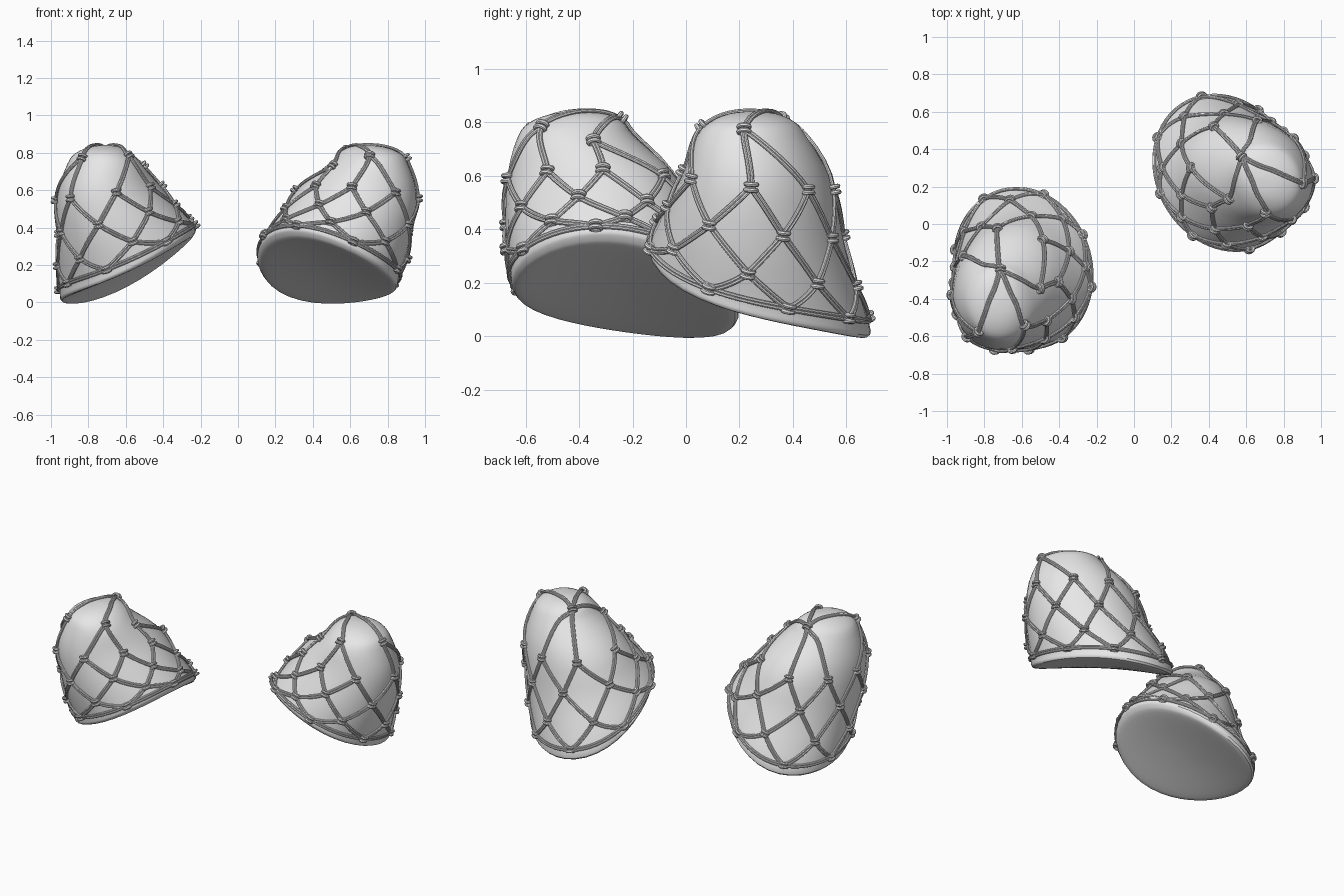
import bpy, bmesh, math
from mathutils import Vector, Matrix

if "Cube" in bpy.data.objects:
    bpy.data.objects.remove(bpy.data.objects["Cube"])

GREY = bpy.data.materials.new("light grey")
GREY.use_nodes = True
GREY.diffuse_color = (.8, .8, .8, 1)
GREY.node_tree.nodes["Principled BSDF"].inputs["Base Color"].default_value = (.8, .8, .8, 1)

# Leaning dome sections: centre x, centre y, height, tilt, half width, half depth, skew
ROWS = [
    (-.59, -.23, .165, .48, .004, .004, 0),
    (-.59, -.23, .167, .48, .20, .24, -.1),
    (-.59, -.23, .175, .48, .325, .385, -.11),
    (-.59, -.23, .192, .48, .357, .42, -.11),
    (-.592, -.235, .235, .46, .362, .422, -.1),
    (-.635, -.305, .405, .27, .33, .37, .05),
    (-.695, -.35, .60, .12, .272, .32, .12),
    (-.715, -.41, .745, 0, .195, .22, 0),
    (-.72, -.41, .80, 0, .145, .175, 0),
    (-.712, -.40, .832, 0, .08, .1, 0),
    (-.71, -.40, .842, 0, .004, .004, 0),
]
RIM = 3                      # row index of the lower rim
LAST = len(ROWS) - 1
APEX = Vector((-.714, -.404))


def section(v):
    """Smoothly interpolate the section table."""
    i = min(max(int(v), 0), LAST - 1)
    t = v - i
    a, b, c, d = (ROWS[min(max(k, 0), LAST)] for k in range(i - 1, i + 3))
    return [q + .5 * t * (r - p + t * (2 * p - 5 * q + 4 * r - s + t * (3 * (q - r) + s - p)))
            for p, q, r, s in zip(a, b, c, d)]


def surface(ang, v):
    """Point on the dome; the open end is tilted and gently saddle shaped."""
    cx, cy, z, tilt, rx, ry, skew = section(v)
    c, s = math.cos(ang), math.sin(ang)
    q = (c / rx) ** 2 + (s / ry) ** 2 - 2 * skew * c * s / (rx * ry)
    r = math.sqrt(max(1 - skew * skew, .01) / q)
    x, y = r * c, r * s
    return Vector((cx + x, cy + y, z + tilt * (x - .2 * y - .7 * y * y)))


def frame(ang, v):
    """Point, sideways direction, upward direction and outward normal."""
    e = .03
    side = (surface(ang + e, v) - surface(ang - e, v)).normalized()
    up = (surface(ang, v + e) - surface(ang, v - e)).normalized()
    n = side.cross(up).normalized()
    return surface(ang, v), side, n.cross(side), n


def skin(bm, rings, closed=False):
    """Bridge a list of vertex rings with quads."""
    loops = [[bm.verts.new(p) for p in ring] for ring in rings]
    pairs = list(zip(loops, loops[1:]))
    if closed:
        pairs.append((loops[-1], loops[0]))
    n = len(loops[0])
    for a, b in pairs:
        for j in range(n):
            k = (j + 1) % n
            bm.faces.new((a[j], a[k], b[k], b[j]))
    if not closed:
        bm.faces.new(loops[0][::-1])
        bm.faces.new(loops[-1])


def double_cord(bm, path, radius=.007, sides=8):
    """Two strands side by side along (angle, v) pairs on the surface."""
    frames = [frame(*p) for p in path]
    pts = [f[0] + f[3] * .007 for f in frames]
    for offset in (-.006, .006):
        rings = []
        for i, p in enumerate(pts):
            d = (pts[min(i + 1, len(pts) - 1)] - pts[max(i - 1, 0)]).normalized()
            n = frames[i][3]
            w = n.cross(d).normalized()
            rings.append([p + w * offset + radius * (math.cos(a) * w + math.sin(a) * n)
                          for a in (k * math.tau / sides for k in range(sides))])
        skin(bm, rings)


def cord(bm, a, b, steps=9):
    double_cord(bm, [(a[0] + (b[0] - a[0]) * i / steps, a[1] + (b[1] - a[1]) * i / steps)
                     for i in range(steps + 1)])


def crown_cord(bm, a, b, steps=12):
    """Cord running straight across the crown in plan."""
    start, end = surface(*a).to_2d(), surface(*b).to_2d()
    path = []
    for i in range(steps + 1):
        d = start.lerp(end, i / steps) - APEX
        ang = math.atan2(d.y, d.x)
        low, high = RIM + 2.0, LAST - .1
        for _ in range(20):
            mid = (low + high) / 2
            if (surface(ang, mid).to_2d() - APEX).length > d.length:
                low = mid
            else:
                high = mid
        path.append((ang, low))
    double_cord(bm, path)


def knot(bm, ang, v):
    """Two stacked oval wraps around the crossing."""
    p, side, up, n = frame(ang, v)
    for lift in (-.011, .011):
        mid = p + n * .01 + up * lift
        rings = []
        for i in range(14):
            a = i * math.tau / 14
            out = side * math.cos(a) + n * math.sin(a)
            c = mid + side * .02 * math.cos(a) + n * .014 * math.sin(a)
            rings.append([c + .009 * (out * math.cos(t) + up * math.sin(t))
                          for t in (k * math.tau / 8 for k in range(8))])
        skin(bm, rings, closed=True)


def build_shell():
    bm = bmesh.new()
    seg, per = 40, 3
    skin(bm, [[surface(j * math.tau / seg, i / per) for j in range(seg)]
              for i in range(LAST * per + 1)])
    return bm


def build_net():
    bm = bmesh.new()
    step = math.tau / 8
    start = math.radians(-83)
    # Lattice rows from rim to shoulder, every other one turned half a step
    levels = [RIM + h for h in (1.05, 1.55, 2.2, 2.9)]
    for i, v in enumerate(levels):
        for j in range(8):
            ang = start + step * (j + .5 * (1 - i % 2))
            knot(bm, ang, v)
            if i == 0:
                cord(bm, (ang, v), (ang + step, v))
            else:
                for half in (-.5, .5):
                    cord(bm, (ang, v), (ang + half * step, levels[i - 1]))
    # Four crown knots gather the shoulder row in pairs and meet at the hub
    crown = [(math.radians(a), RIM + h) for a, h in ((-43, 4.5), (15, 3.8), (88, 5.2), (235, 4.3))]
    hub = crown[2]
    for j, k in enumerate(crown):
        knot(bm, *k)
        for m in (2 * j, 2 * j + 1):
            cord(bm, k, (start + step * m, levels[-1]))
        if k != hub:
            crown_cord(bm, hub, k)
    return bm


def finish(bm, name, matrix):
    bm.transform(matrix)
    bmesh.ops.recalc_face_normals(bm, faces=bm.faces[:])
    mesh = bpy.data.meshes.new(name)
    bm.to_mesh(mesh)
    bm.free()
    mesh.materials.append(GREY)
    ob = bpy.data.objects.new(name, mesh)
    bpy.context.collection.objects.link(ob)
    bpy.ops.object.select_all(action='DESELECT')
    ob.select_set(True)
    bpy.context.view_layer.objects.active = ob
    bpy.ops.object.shade_smooth_by_angle(angle=math.radians(35))


# The second dome is the first one mirrored across a slanted line
turn = math.radians(227)
c, s = math.cos(turn), math.sin(turn)
reflect = Matrix(((c, s, 0, 0), (s, -c, 0, 0), (0, 0, 1, 0), (0, 0, 0, 1)))
mirror = Matrix.Translation((.6, .33, 0)) @ reflect @ Matrix.Translation((.71, .28, 0))

for label, matrix in (("right", Matrix.Identity(4)), ("left", mirror)):
    finish(build_shell(), label + "_dome", matrix)
    finish(build_net(), label + "_knotted_net", matrix)
